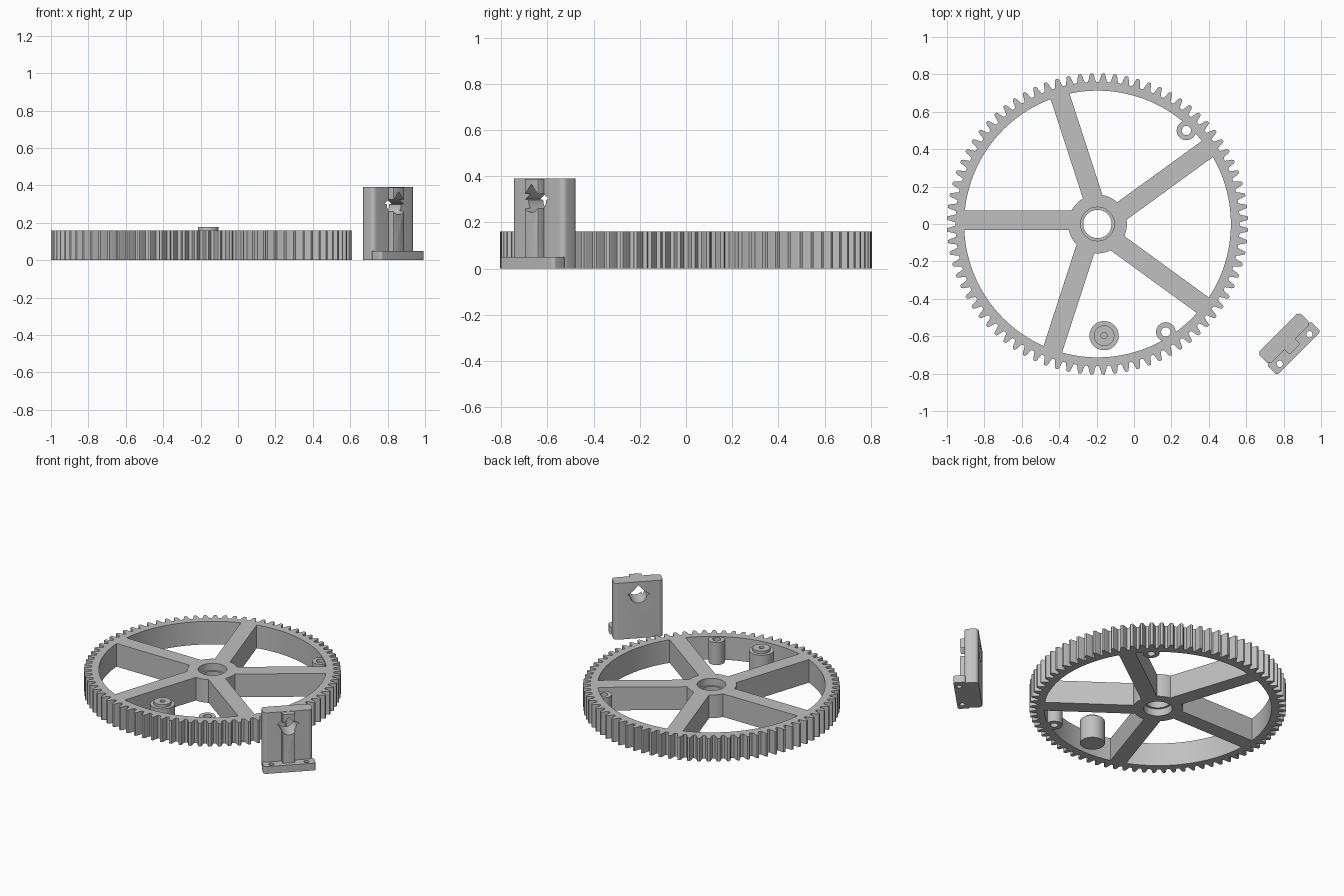
import bpy, bmesh, math
from mathutils import Matrix
from math import sin, cos, asin, pi, radians

if "Cube" in bpy.data.objects:
    bpy.data.objects.remove(bpy.data.objects["Cube"])

grey = bpy.data.materials.new("light_grey")
grey.diffuse_color = (0.53, 0.53, 0.53, 1)
grey.use_nodes = True
grey.node_tree.nodes["Principled BSDF"].inputs["Base Color"].default_value = grey.diffuse_color

GX = -0.195          # wheel centre
H = 0.16             # wheel height


def circle(r, x=0, y=0, n=48):
    return [(x + r * cos(2 * pi * i / n), y + r * sin(2 * pi * i / n)) for i in range(n)]


def arc(r, a, b, n):
    return [(r * cos(a + (b - a) * i / n), r * sin(a + (b - a) * i / n)) for i in range(n + 1)]


def rounded(x0, x1, y0, y1, r, n=6):
    pts = []
    for cx, cy, a in ((x1 - r, y1 - r, 0), (x0 + r, y1 - r, 1), (x0 + r, y0 + r, 2), (x1 - r, y0 + r, 3)):
        pts += [(cx + px, cy + py) for px, py in arc(r, a * pi / 2, (a + 1) * pi / 2, n)]
    return pts


def plate(name, loops, z0, z1, matrix=Matrix()):
    """Extrude an outline with holes from z0 to z1."""
    cu = bpy.data.curves.new(name, 'CURVE')
    cu.dimensions = '2D'
    cu.fill_mode = 'BOTH'
    cu.extrude = (z1 - z0) / 2
    for pts in loops:
        s = cu.splines.new('POLY')
        s.points.add(len(pts) - 1)
        for p, (x, y) in zip(s.points, pts):
            p.co = (x, y, 0, 1)
        s.use_cyclic_u = True
    tmp = bpy.data.objects.new(name, cu)
    bpy.context.collection.objects.link(tmp)
    bpy.context.view_layer.update()
    me = bpy.data.meshes.new_from_object(tmp.evaluated_get(bpy.context.evaluated_depsgraph_get()))
    bpy.data.objects.remove(tmp)
    bm = bmesh.new()
    bm.from_mesh(me)
    bmesh.ops.remove_doubles(bm, verts=bm.verts, dist=1e-5)
    bmesh.ops.recalc_face_normals(bm, faces=bm.faces)
    bmesh.ops.transform(bm, matrix=matrix @ Matrix.Translation((0, 0, (z0 + z1) / 2)), verts=bm.verts)
    bm.to_mesh(me)
    bm.free()
    me.name = name
    me.materials.clear()
    me.materials.append(grey)
    ob = bpy.data.objects.new(name, me)
    bpy.context.collection.objects.link(ob)
    return ob


def activate(ob):
    bpy.ops.object.select_all(action='DESELECT')
    ob.select_set(True)
    bpy.context.view_layer.objects.active = ob


# Toothed wheel: outline, five windows between offset spokes, hub hole
teeth, step = 80, 2 * pi / 80
outline = []
for i in range(teeth):
    for f, r in ((-0.36, 0.76), (-0.27, 0.775), (-0.19, 0.795), (-0.11, 0.805),
                 (0.11, 0.805), (0.19, 0.795), (0.27, 0.775), (0.36, 0.76)):
        a = (i + 0.5 + f) * step
        outline.append((r * cos(a), r * sin(a)))
loops = [outline, circle(0.09)]
for k in range(5):
    a, b = radians(36 + 72 * k), radians(108 + 72 * k)
    R, r, d1, d2 = 0.713, 0.157, 0.032, -0.073
    loops.append(arc(R, a + asin(d1 / R), b + asin(d2 / R), 24)
                 + arc(r, b + asin(d2 / r), a + asin(d1 / r), 8))
at_wheel = Matrix.Translation((GX, 0, 0))
plate("spoked_gear", loops, 0, H, at_wheel)
plate("hub_lip", [circle(0.0905), circle(0.076)], 0.05, 0.11, at_wheel)

# Small bosses on the inside of the rim
for i, (x, y) in enumerate(((0.28, 0.50), (0.17, -0.577))):
    plate(f"rim_boss_{i + 1}", [circle(0.052, x, y, 32), circle(0.025, x, y, 24)], 0, 0.155)

# Loose spacer with raised collar and small blind hole
px, py = -0.16, -0.597
plate("spacer", [circle(0.078, px, py)], 0, H)
plate("spacer_collar", [circle(0.055, px, py), circle(0.016, px, py, 20)], H, 0.178)

# Bracket standing at 45 degrees
B = Matrix.Translation((0.802, -0.612, 0)) @ Matrix.Rotation(radians(-135), 4, 'Z')
body = plate("bracket_body", [rounded(-0.157, 0.157, -0.045, 0.045, 0.025)], 0, 0.39, B)
column = plate("bracket_column", [rounded(-0.04, 0.04, 0.03, 0.082, 0.004, 2)], 0.03, 0.388, B)
plate("bracket_foot", [rounded(-0.166, 0.166, 0.035, 0.112, 0.016),
                       circle(0.017, -0.112, 0.08, 20), circle(0.017, 0.112, 0.08, 20)], 0, 0.05, B)

# Bore through the bracket: round floor, side notches and pointed roof
bore = arc(0.054, pi, 2 * pi, 16) + [(0.073, 0.003), (0.045, 0.022), (0.03, 0.035), (0, 0.068),
                                     (-0.03, 0.035), (-0.045, 0.022), (-0.073, 0.003)]
cutter = plate("bore_cutter", [bore], -0.2, 0.2,
               B @ Matrix.Translation((0, 0, 0.298)) @ Matrix.Rotation(pi / 2, 4, 'X'))
cutter.hide_render = True
for ob in (body, column):
    activate(ob)
    m = ob.modifiers.new("bore", 'BOOLEAN')
    m.operation, m.object, m.solver = 'DIFFERENCE', cutter, 'EXACT'
    bpy.ops.object.modifier_apply(modifier=m.name)
bpy.data.objects.remove(cutter)

for ob in list(bpy.context.scene.objects):
    activate(ob)
    bpy.ops.object.shade_smooth_by_angle(angle=radians(25))
